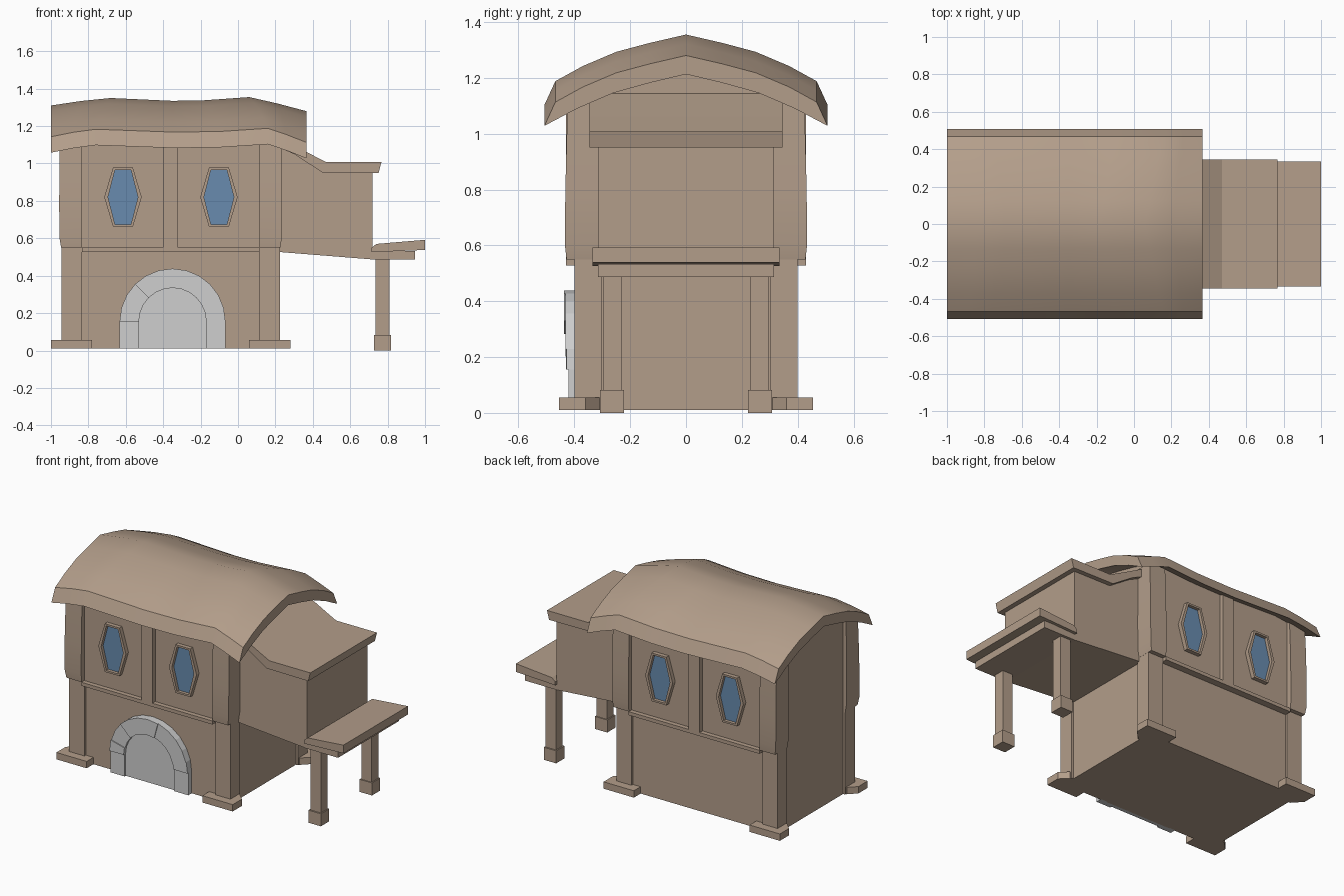
import bpy, bmesh, math

if "Cube" in bpy.data.objects:
    bpy.data.objects.remove(bpy.data.objects["Cube"])


def material(name, rgb):
    m = bpy.data.materials.new(name)
    m.diffuse_color = (*rgb, 1)
    m.use_nodes = True
    m.node_tree.nodes["Principled BSDF"].inputs["Base Color"].default_value = m.diffuse_color
    return m


TAN = material("tan_plaster", (0.45, 0.34, 0.255))
STONE = material("pale_stone", (0.62, 0.62, 0.62))
GLASS = material("blue_glass", (0.14, 0.26, 0.43))
CX = -0.36  # middle of the main house


def make(name, verts, faces, mat, smooth=None):
    bm = bmesh.new()
    vs = [bm.verts.new(v) for v in verts]
    for f in faces:
        bm.faces.new([vs[i] for i in f])
    bmesh.ops.recalc_face_normals(bm, faces=bm.faces)
    me = bpy.data.meshes.new(name)
    bm.to_mesh(me)
    bm.free()
    me.materials.append(mat)
    ob = bpy.data.objects.new(name, me)
    bpy.context.collection.objects.link(ob)
    if smooth:
        bpy.ops.object.select_all(action='DESELECT')
        bpy.context.view_layer.objects.active = ob
        ob.select_set(True)
        bpy.ops.object.shade_smooth_by_angle(angle=math.radians(smooth))
    return ob


def loft(name, rings, mat, closed=False, smooth=None):
    """Skin equal-length rings; capped, or joined end to start if closed."""
    n, m = len(rings[0]), len(rings)
    faces = []
    for r in range(m if closed else m - 1):
        a, b = r * n, (r + 1) % m * n
        faces += [(a + i, a + (i + 1) % n, b + (i + 1) % n, b + i) for i in range(n)]
    if not closed:
        faces += [tuple(range(n)), tuple(range((m - 1) * n, m * n))]
    return make(name, [v for r in rings for v in r], faces, mat, smooth)


def prism(name, pts, axis, a, b, mat):
    """Extrude a 2D outline along an axis from a to b."""
    put = {'x': lambda p, t: (t, p[0], p[1]),
           'y': lambda p, t: (p[0], t, p[1]),
           'z': lambda p, t: (p[0], p[1], t)}[axis]
    return loft(name, [[put(p, t) for p in pts] for t in (a, b)], mat)


def box(name, x0, x1, y0, y1, z0, z1, mat=TAN):
    return prism(name, [(x0, y0), (x1, y0), (x1, y1), (x0, y1)], 'z', z0, z1, mat)


# main house: gabled section with a slight overhang of the upper storey
half = [(0.385, 0.01), (0.385, 0.53), (0.40, 0.53), (0.40, 1.165), (0.27, 1.235)]
prism("house_body", half + [(0, 1.30)] + [(-y, z) for y, z in reversed(half)],
      'x', CX - 0.57, CX + 0.57, TAN)

# corner pillars and footings
for sx in (-1, 1):
    for sy in (-1, 1):
        tag = ("left" if sx < 0 else "right") + ("_front" if sy < 0 else "_back")

        def corner(xo, yo, z, xi=0.475, yi=0.30):
            return [(CX + sx * x, sy * y, z)
                    for x, y in ((xi, yi), (xo, yi), (xo, yo), (xi, yo))]

        loft("lower_pillar_" + tag, [corner(0.585, 0.40, 0.01), corner(0.585, 0.40, 0.56)], TAN)
        loft("upper_pillar_" + tag,
             [corner(0.586, 0.428, 0.55), corner(0.595, 0.434, 0.605),
              corner(0.596, 0.432, 0.80), corner(0.594, 0.427, 1.0),
              corner(0.592, 0.42, 1.145)], TAN, smooth=30)
        foot = [(0.42, 0.31), (0.42, 0.455), (0.64, 0.455), (0.64, 0.36), (0.59, 0.31)]
        prism("footing_" + tag, [(CX + sx * x, sy * y) for x, y in foot], 'z', 0.01, 0.055, TAN)

# timber band, middle post and windows on front and back
HEX = [(-1, 0), (-0.53, 1), (0.53, 1), (1, 0), (0.53, -1), (-0.53, -1)]
for s, side in ((-1, "front"), (1, "back")):
    box("band_" + side, -0.835, 0.115, s * 0.37, s * 0.43, 0.527, 0.55)
    box("middle_post_" + side, -0.40, -0.32, s * 0.37, s * 0.43, 0.54, 1.135)
    for wx, where in ((-0.615, "left"), (-0.102, "right")):
        def hexagon(w, h, y):
            return [(wx + w * p, s * y, 0.82 + h * q) for p, q in HEX]

        loft(f"window_frame_{side}_{where}",
             [hexagon(0.10, 0.158, 0.39), hexagon(0.10, 0.158, 0.427),
              hexagon(0.08, 0.146, 0.427), hexagon(0.08, 0.146, 0.39)], TAN, closed=True)
        prism(f"window_glass_{side}_{where}",
              [(wx + 0.085 * p, 0.82 + 0.15 * q) for p, q in HEX],
              'y', s * 0.399, s * 0.406, GLASS)

# arched doorway
DX, DZ, RO, RI = -0.35, 0.155, 0.283, 0.18


def arc(r, a0, a1, n):
    return [(DX + r * math.cos(math.radians(a0 + (a1 - a0) * i / n)),
             DZ + r * math.sin(math.radians(a0 + (a1 - a0) * i / n))) for i in range(n + 1)]


prism("door_panel", [(DX + 0.19, 0.01)] + arc(0.19, 0, 180, 12) + [(DX - 0.19, 0.01)],
      'y', -0.38, -0.408, STONE)
stones = [(0, 15, 0.428, 1), (15, 75, 0.432, 4), (75, 135, 0.437, 4),
          (135, 165, 0.424, 2), (165, 180, 0.430, 1)]
for i, (a0, a1, d, n) in enumerate(stones):
    prism(f"arch_stone_{i + 1}", arc(RO, a0, a1, n) + arc(RI, a1, a0, n), 'y', -0.38, -d, STONE)
for s, tag in ((-1, "left"), (1, "right")):
    x0, x1 = sorted((DX + s * RI, DX + s * RO))
    box("door_jamb_" + tag, x0, x1, -0.42, -0.38, 0.01, DZ, STONE)

# sagging main roof: stations of ridge x, ridge z, eave x
stations = [(-1, 1.31, -1), (-0.84, 1.334, -0.88), (-0.68, 1.35, -0.76),
            (-0.35, 1.335, -0.35), (-0.18, 1.338, -0.10), (0.06, 1.355, 0.16),
            (0.21, 1.321, 0.26), (0.365, 1.28, 0.365)]
# half section from eave: y, drop below ridge, share of the eave shift
top = [(0.468, 0.167, 1), (0.37, 0.113, 0.75), (0.25, 0.062, 0.5), (0.13, 0.030, 0.25)]
under = [(0.13, 0.098, 0.25), (0.26, 0.134, 0.5), (0.39, 0.19, 0.75), (0.507, 0.252, 1)]
section = ([(-y, d, k) for y, d, k in top] + [(0, 0, 0)] + top[::-1]
           + under[::-1] + [(0, 0.067, 0)] + [(-y, d, k) for y, d, k in under])
loft("main_roof", [[(rx + (ex - rx) * k, y, rz - d) for y, d, k in section]
                   for rx, rz, ex in stations], TAN, smooth=32)

# side annex with its flared roof
prism("annex_body", [(0.18, 0.53), (0.72, 0.487), (0.72, 0.97), (0.44, 0.97),
                     (0.25, 1.09), (0.18, 1.09)], 'y', -0.315, 0.315, TAN)
prism("annex_roof", [(0.19, 1.155), (0.365, 1.062), (0.47, 1.008), (0.767, 1.008),
                     (0.752, 0.95), (0.45, 0.953), (0.30, 1.05), (0.19, 1.10)],
      'y', -0.346, 0.346, TAN)

# porch canopy, beam and legs
prism("porch_canopy", [(0.715, 0.526), (1.0, 0.538), (1.0, 0.592), (0.74, 0.57), (0.715, 0.55)],
      'y', -0.335, 0.335, TAN)
box("porch_beam", 0.71, 0.947, -0.315, 0.315, 0.487, 0.533)
for s, tag in ((-1, "front"), (1, "back")):
    box("porch_leg_" + tag, 0.735, 0.81, s * 0.229, s * 0.298, 0.07, 0.495)
    box("porch_leg_foot_" + tag, 0.727, 0.817, s * 0.222, s * 0.308, 0.0, 0.082)
